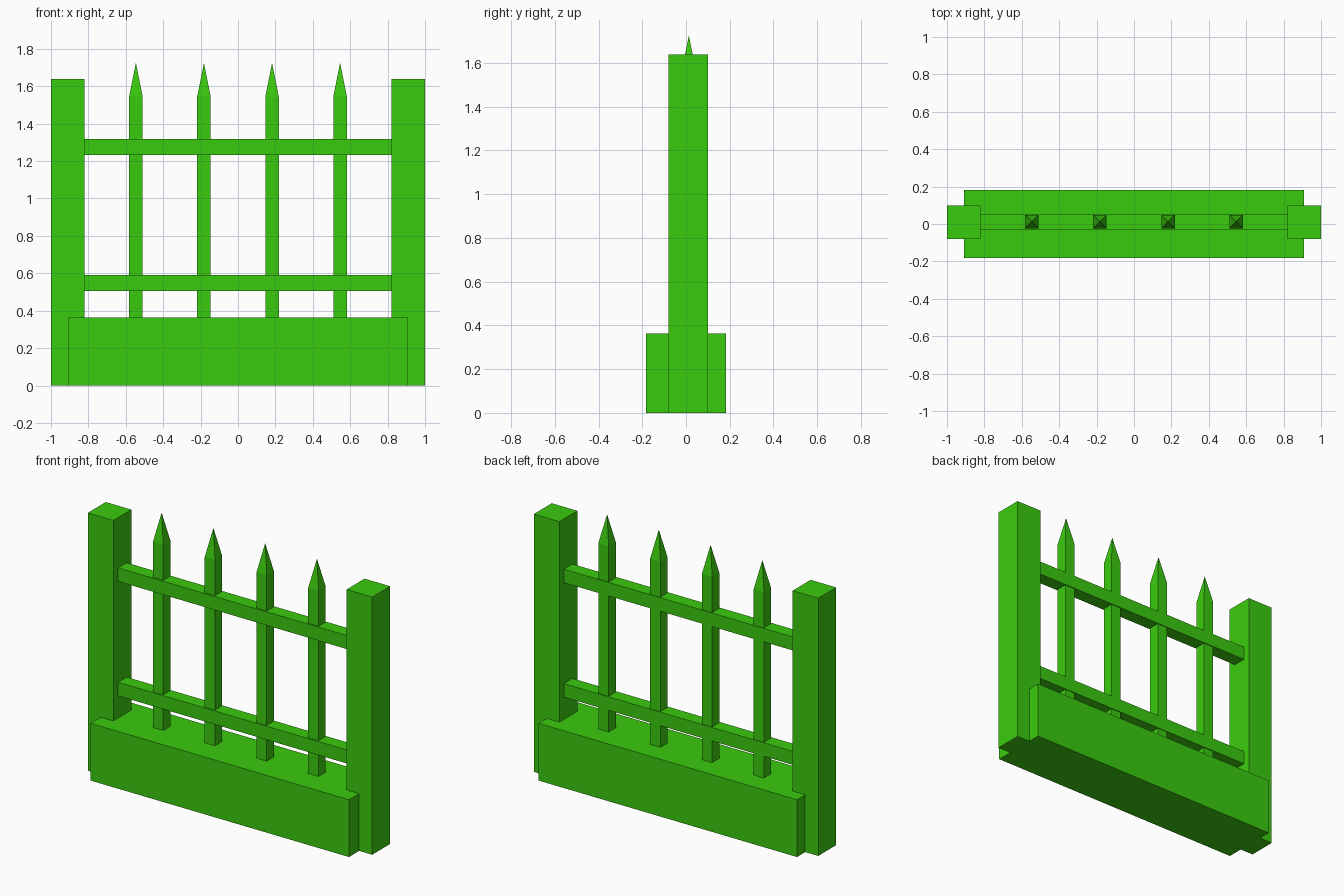
import bpy
import bmesh

cube = bpy.data.objects.get("Cube")
if cube:
    bpy.data.objects.remove(cube, do_unlink=True)

green = bpy.data.materials.new("bright_green")
green.use_nodes = True
colour = (0.042, 0.597, 0.0044, 1)
green.diffuse_color = colour
green.node_tree.nodes["Principled BSDF"].inputs["Base Color"].default_value = colour


def add_block(name, centre, size, tip=0):
    """Box standing on its base centre, with an optional pyramid point on top."""
    bm = bmesh.new()
    bmesh.ops.create_cube(bm, size=1)
    for v in bm.verts:
        v.co.x *= size[0]
        v.co.y *= size[1]
        v.co.z = (v.co.z + 0.5) * size[2]
    if tip:
        top = max(bm.faces, key=lambda f: f.calc_center_median().z)
        peak = bmesh.ops.poke(bm, faces=[top])["verts"][0]
        peak.co.z += tip
    mesh = bpy.data.meshes.new(name)
    bm.to_mesh(mesh)
    bm.free()
    mesh.materials.append(green)
    obj = bpy.data.objects.new(name, mesh)
    obj.location = centre
    bpy.context.collection.objects.link(obj)
    return obj


BASE_TOP = 0.364
MID_Y = 0.011

# Low wall
add_block("base_wall", (0, 0, 0), (1.816, 0.364, BASE_TOP))

# End posts
for side, x in (("right", -0.91), ("left", 0.91)):
    add_block(side + "_post", (x, 0.01, 0), (0.18, 0.18, 1.638))

# Horizontal rails between the posts
for level, z in (("lower", 0.505), ("upper", 1.232)):
    add_block(level + "_rail", (0, MID_Y, z), (1.64, 0.086, 0.086))

# Pointed pickets
for i in range(4):
    x = (i - 1.5) * 0.364
    add_block(f"picket_{i + 1}", (x, MID_Y + 0.002, BASE_TOP),
              (0.072, 0.072, 1.545 - BASE_TOP), tip=0.18)
